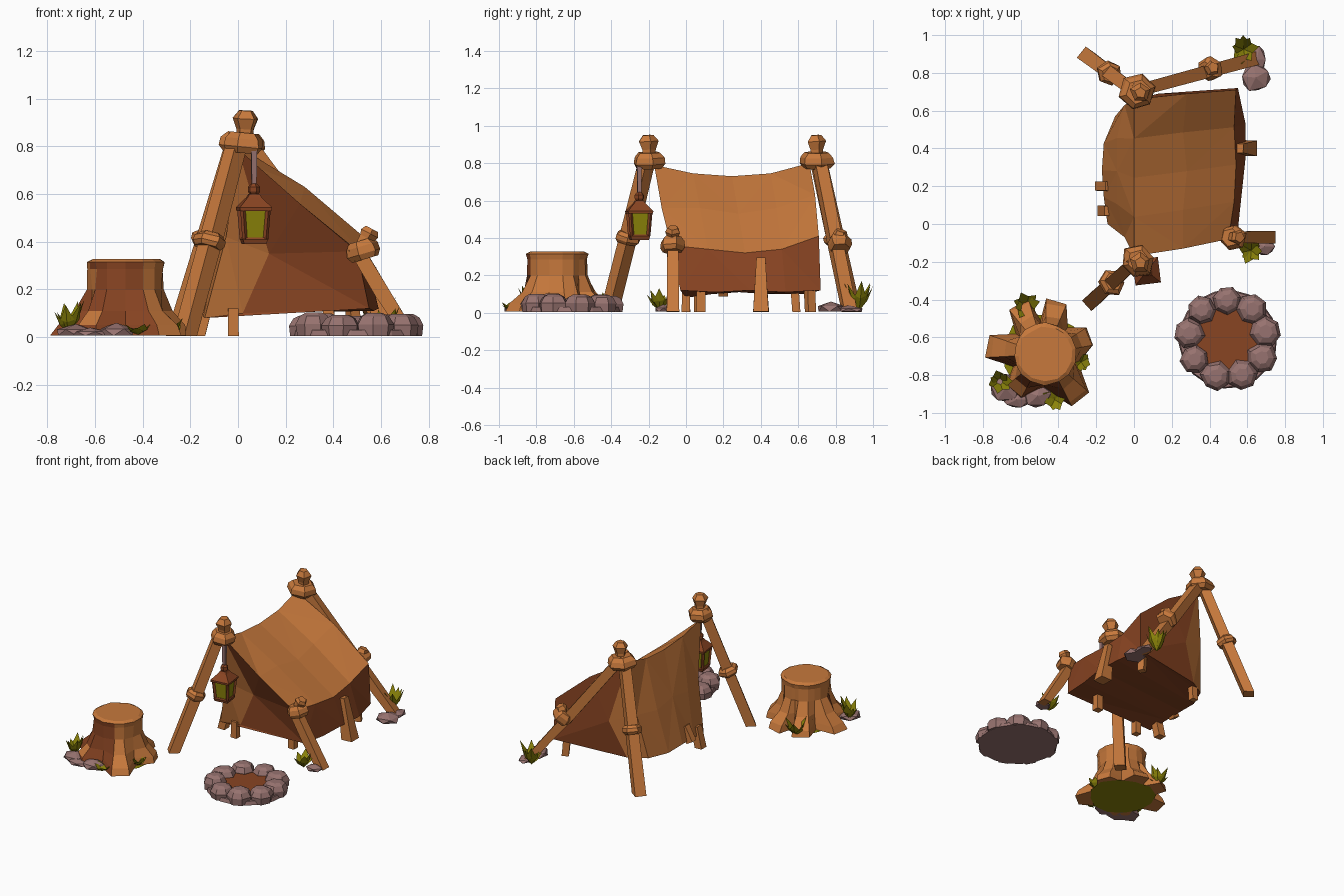
import bpy, bmesh, math, random
from mathutils import Vector, Matrix

if "Cube" in bpy.data.objects:
    bpy.data.objects.remove(bpy.data.objects["Cube"])

random.seed(4)


def material(name, rgb):
    m = bpy.data.materials.new(name)
    m.diffuse_color = (*rgb, 1)
    m.use_nodes = True
    m.node_tree.nodes["Principled BSDF"].inputs["Base Color"].default_value = m.diffuse_color
    return m


WOOD = material("orange_wood", (0.57, 0.19, 0.045))
DARK = material("dark_brown", (0.25, 0.058, 0.016))
STONE = material("mauve_stone", (0.31, 0.17, 0.16))
LEAF = material("olive_leaf", (0.26, 0.23, 0.003))


def finish(name, bm, *mats):
    bmesh.ops.recalc_face_normals(bm, faces=bm.faces)
    me = bpy.data.meshes.new(name)
    bm.to_mesh(me)
    bm.free()
    for m in mats:
        me.materials.append(m)
    ob = bpy.data.objects.new(name, me)
    bpy.context.collection.objects.link(ob)
    return ob


def add_loft(bm, rings):
    """Skin a list of equal-length point rings and close both ends."""
    vr = [[bm.verts.new(p) for p in r] for r in rings]
    n = len(vr[0])
    for a, b in zip(vr, vr[1:]):
        for i in range(n):
            bm.faces.new((a[i], a[(i + 1) % n], b[(i + 1) % n], b[i]))
    bm.faces.new(vr[0])
    bm.faces.new(vr[-1])


def turned(name, p0, p1, profile, mat, sides=4, jitter=0.0, spin=math.pi / 4):
    """Rings of (position along axis, radius) between two points, kept above ground."""
    p0, p1 = Vector(p0), Vector(p1)
    q = (p1 - p0).to_track_quat('Z', 'Y')
    wobble = [1 + random.uniform(-jitter, jitter) for _ in range(sides)]
    rings = []
    for t, r in profile:
        ring = []
        for i in range(sides):
            a = spin + math.tau * i / sides
            rr = r * wobble[i] * (1 + random.uniform(-jitter, jitter) * .5)
            p = p0.lerp(p1, t) + q @ Vector((rr * math.cos(a), rr * math.sin(a), 0))
            p.z = max(p.z, 0.004)
            ring.append(p)
        rings.append(ring)
    bm = bmesh.new()
    add_loft(bm, rings)
    return finish(name, bm, mat)


def beam(name, p0, p1, r0=0.054, r1=0.046, mat=WOOD):
    return turned(name, p0, p1, [(0, r0), (0.5, (r0 + r1) / 2), (1, r1)], mat, 4, 0.04)


def knot(name, c, axis, r, h):
    """Faceted rope lashing wrapped round a pole."""
    c, d = Vector(c), Vector(axis).normalized() * h / 2
    turned(name, c - d, c + d, [(0, r * .78), (.3, r), (.7, r * .95), (1, r * .68)], WOOD, 6, .1)


def rock(name, c, size, rot=0.0):
    bm = bmesh.new()
    bmesh.ops.create_icosphere(bm, subdivisions=1, radius=1)
    R = Matrix.Rotation(rot, 3, 'Z')
    for v in bm.verts:
        k = random.uniform(.93, 1.08)
        v.co = Vector(c) + R @ Vector((v.co.x * size[0] * k, v.co.y * size[1] * k, v.co.z * size[2]))
        v.co.z = max(v.co.z, 0.006)
    finish(name, bm, STONE)


def tuft(name, c, height, spread, count=7):
    """Clump of folded, pointed leaves."""
    bm = bmesh.new()
    for i in range(count):
        a = math.tau * i / count + random.uniform(-.3, .3)
        h = height * random.uniform(.5, 1) if i else height
        s = spread * random.uniform(.7, 1)
        d, w = Vector((math.cos(a), math.sin(a), 0)), Vector((-math.sin(a), math.cos(a), 0))
        b = Vector(c)
        pts = [b, b + d * s * .5 + w * .03 + Vector((0, 0, h * .5)),
               b + d * s + Vector((0, 0, h)),
               b + d * s * .5 - w * .03 + Vector((0, 0, h * .5)),
               b + d * s * .6 + Vector((0, 0, h * .42))]
        v = [bm.verts.new(p) for p in pts]
        for f in ((0, 1, 4), (1, 2, 4), (2, 3, 4), (3, 0, 4), (0, 3, 1), (1, 3, 2)):
            bm.faces.new([v[k] for k in f])
    finish(name, bm, LEAF)


# Tent: each lengthwise line is (front y, back y, x values, z values)
LINES = [
    (-.17, .66, (.0, 0, 0, 0, 0), (.79, .745, .73, .745, .80)),
    (-.13, .69, (.26, .26, .28, .26, .28), (.56, .56, .53, .56, .63)),
    (-.08, .71, (.50, .53, .54, .53, .54), (.36, .34, .32, .34, .41)),
    (-.03, .72, (.55, .57, .59, .59, .55), (.12, .11, .12, .11, .12)),
    (.00, .57, (-.14, -.16, -.17, -.16, -.10), (.08, .10, .11, .10, .10)),
    (-.07, .63, (-.05, -.09, -.09, -.09, -.05), (.42, .40, .43, .40, .42)),
]
bm = bmesh.new()
grid = [[bm.verts.new((x[i], y0 + (y1 - y0) * i / 4, z[i])) for i in range(5)]
        for y0, y1, x, z in LINES]
for j in range(6):
    a, b = grid[j], grid[(j + 1) % 6]
    for i in range(4):
        quad = (a[i], a[i + 1], b[i + 1], b[i])
        for tri in ((quad[:3], (quad[0], quad[2], quad[3])) if (i + j) % 2 else
                    ((quad[0], quad[1], quad[3]), quad[1:])):
            bm.faces.new(tri).material_index = 1 if j in (2, 3) else 0
# End walls: a light flap on the left, dark cloth on the right
for end, ym, yb in ((0, -.01, 0), (4, .69, .64)):
    ridge, rmid, eave, rbot, lbot, lmid = [g[end] for g in grid]
    fm, fb = bm.verts.new((.13, ym, .35)), bm.verts.new((.02, yb, .10))
    for f in ((ridge, lmid, fm), (lmid, lbot, fb), (lmid, fb, fm)):
        bm.faces.new(f)
    for f in ((ridge, fm, rmid), (rmid, fm, eave), (eave, fm, rbot), (fm, fb, rbot), (fb, lbot, rbot)):
        bm.faces.new(f).material_index = 1
finish("tent_cloth", bm, WOOD, DARK)

# Pole frames at both ends of the ridge
for end, y, fx, foot_y in (("front", -.20, -.225, -.41), ("back", .70, -.25, .89)):
    top, foot = Vector((.005, y, .85)), Vector((fx, foot_y, -.01))
    beam(end + "_left_pole", foot, top)
    knot(end + "_left_lashing", foot.lerp(top, .48), top - foot, .07, .06)
    knot(end + "_ridge_lashing", (.02, y, .815), (.1, 0, 1), .092, .085)
    turned(end + "_pole_cap", (.03, y, .84), (.035, y - .005, .95),
           [(0, .035), (.3, .038), (.7, .056), (1, .03)], WOOD, 5, .06)
top, foot = Vector((.03, .71, .82)), Vector((.64, .875, -.01))
beam("back_right_pole", foot, top, .05, .045)
knot("back_right_lashing", (.40, .82, .37), top - foot, .07, .08)
turned("back_right_peg", (.38, .80, .32), (.42, .83, .44), [(0, .03), (.6, .035), (.8, .042), (1, .03)], WOOD, 5)
beam("front_right_pole", (.72, -.07, -.01), (.49, -.07, .38), .048, .042)
knot("front_right_lashing", (.52, -.07, .365), (-.3, 0, 1), .07, .08)
turned("front_right_cap", (.51, -.07, .36), (.56, -.07, .455), [(0, .03), (.6, .035), (.8, .042), (1, .03)], WOOD, 5)

# Short stakes under the tent: (top, foot, top radius, foot radius)
for i, (p, q, r0, r1) in enumerate([
        ((-.02, .0, .12), (-.02, .0, 0), .03, .032), ((.38, .08, .14), (.38, .08, 0), .032, .034),
        ((.555, .40, .29), (.61, .40, 0), .035, .06), ((-.02, .58, .14), (-.02, .59, 0), .03, .03),
        ((.48, .66, .14), (.49, .665, 0), .032, .032), ((-.13, .07, .15), (-.165, .07, 0), .036, .038),
        ((-.13, .20, .20), (-.185, .20, .10), .035, .035)]):
    beam("stake_%d" % i, q, p, r1, r0)

# Lantern hanging from the front ridge lashing
LX, LY = .067, -.25


def lantern_part(name, z0, z1, profile, mat, sides=4):
    turned(name, (LX, LY, z0), (LX, LY, z1), profile, mat, sides, 0, math.pi / 4 + .12)


lantern_part("lantern_hook", .64, .80, [(0, .014), (1, .018)], STONE)
lantern_part("lantern_ring", .595, .645, [(0, .014), (.3, .026), (.7, .026), (1, .012)], DARK, 6)
lantern_part("lantern_roof", .53, .60, [(0, .094), (.2, .096), (.8, .042), (1, .03)], DARK)
lantern_part("lantern_glass", .41, .535, [(0, .062), (1, .074)], LEAF)
lantern_part("lantern_base", .39, .418, [(0, .066), (.7, .074), (1, .068)], DARK)
for i in range(4):
    a = math.pi / 4 + .12 + math.pi / 2 * i
    c, s = math.cos(a), math.sin(a)
    beam("lantern_bar_%d" % i, (LX + .062 * c, LY + .062 * s, .41),
         (LX + .076 * c, LY + .076 * s, .54), .011, .011, DARK)

# Tree stump with six flaring roots
SX, SY = -.47, -.69
ROOTS = [(-130, .27), (-52, .30), (22, .26), (78, .29), (118, .31), (172, .31)]
rings = []
for z, base, flare in ((.006, .185, 1), (.05, .17, .85), (.11, .16, .35), (.20, .155, .06),
                       (.285, .16, 0), (.315, .165, 0), (.327, .145, 0)):
    ring = []
    for k, (ang, reach) in enumerate(ROOTS):
        nxt = ROOTS[(k + 1) % 6][0] + (360 if k == 5 else 0)
        for a, w in ((ang - 11, 1), (ang + 11, 1), ((ang + nxt) / 2, 0)):
            r = (base + (reach - base) * flare * w) * random.uniform(.97, 1.03)
            t = math.radians(a)
            ring.append((SX + r * math.cos(t), SY + r * math.sin(t), z))
    rings.append(ring)
bm = bmesh.new()
add_loft(bm, rings)
stump = finish("tree_stump", bm, WOOD, DARK)
for p in stump.data.polygons:
    if p.normal.y < -.45 and p.normal.x < .55 and p.normal.z < .6:
        p.material_index = 1

# Mossy ground patch, stones and leaves round the stump
turned("moss_patch", (SX - .01, SY - .01, 0), (SX - .01, SY - .01, .005), [(0, .225), (1, .215)], LEAF, 12, .08)
rock("stump_stone_left", (-.68, -.87, .015), (.09, .08, .04), .4)
rock("stump_stone_front", (-.51, -.91, .015), (.08, .065, .045), .2)
rock("stump_stone_corner", (-.62, -.93, .01), (.08, .05, .03), 0)
for i, (x, y, h, s) in enumerate([(-.71, -.83, .15, .07), (-.57, -.43, .12, .08),
                                  (-.42, -.93, .05, .08), (-.28, -.73, .07, .06)]):
    tuft("stump_leaves_%d" % i, (x, y, .01), h, s)

# Leaves and stones beside the right-hand pole feet
tuft("front_right_leaves", (.62, -.14, .01), .12, .08)
rock("front_right_stone", (.69, -.12, .01), (.06, .05, .035))
tuft("back_right_leaves", (.58, .925, .01), .16, .085, 8)
rock("back_right_stone", (.645, .775, .015), (.085, .08, .045), .5)
rock("back_right_stone_flat", (.65, .87, .01), (.055, .09, .03))

# Fire ring of chunky overlapping stones
FX, FY = .497, -.61
turned("fire_ring_base", (FX, FY, .004), (FX, FY, .03), [(0, .262), (1, .255)], STONE, 18)
turned("fire_bed", (FX, FY, .03), (FX, FY, .045), [(0, .18), (1, .17)], DARK, 12)
for i in range(9):
    a = math.tau * i / 9 + .2
    r, h = random.uniform(.073, .082), random.uniform(.088, .104)
    x, y = FX + .205 * math.cos(a), FY + .205 * math.sin(a)
    turned("fire_stone_%d" % i, (x, y, .005), (x, y, h),
           [(0, r * .95), (.5, r * 1.03), (.85, r * .8), (1, r * .45)], STONE, 7, .06, a)
